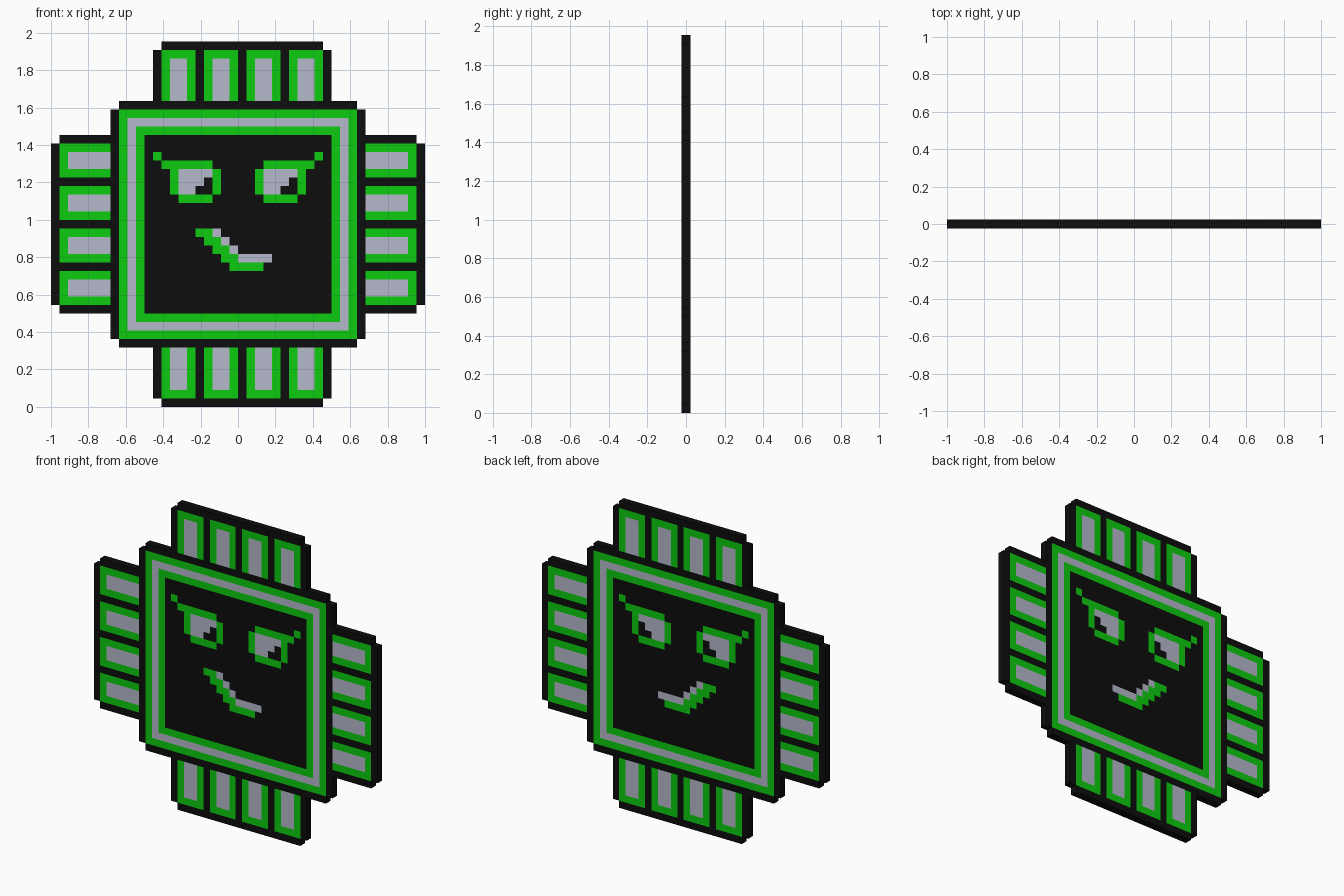
import bpy, bmesh

if "Cube" in bpy.data.objects:
    bpy.data.objects.remove(bpy.data.objects["Cube"])

P = 1 / 22            # size of one square pixel
CX = 22               # pixel column at x = 0
HALF = P / 2          # half thickness of the plaque


def material(name, rgb):
    m = bpy.data.materials.new(name)
    m.diffuse_color = (*rgb, 1)
    m.use_nodes = True
    m.node_tree.nodes["Principled BSDF"].inputs["Base Color"].default_value = m.diffuse_color
    return m


MATS = [material("black", (0.004, 0.004, 0.004)),
        material("green", (0.004, 0.60, 0.005)),
        material("light grey", (0.46, 0.48, 0.60))]
BLACK, GREEN, GREY = range(3)

cells = {}            # (column, row) -> (part name, colour); later paint wins


def paint(part, colour, x0, z0, x1, z1):
    for i in range(x0, x1):
        for j in range(z0, z1):
            cells[i, j] = (part, colour)


def stepped(part, x0, z0, x1, z1):
    """Black block with its four corner pixels notched out."""
    paint(part, BLACK, x0 + 1, z0, x1 - 1, z1)
    paint(part, BLACK, x0, z0 + 1, x1, z1 - 1)


# Black board: vertical pin block, horizontal pin block, square body
stepped("board", 12, 0, 33, 43)
stepped("board", 0, 11, 44, 32)
stepped("board", 7, 7, 37, 36)

# Concentric square frame around the black screen
for k, colour in enumerate((GREEN, GREY, GREEN)):
    s = k if k < 2 else 2
    paint("frame", colour, 8 + s, 8 + s, 36 - s, 35 - s)
paint("screen", BLACK, 11, 11, 33, 32)

# Four pins on each side, grey core open towards the body
for n in range(4):
    x, z = 13 + 5 * n, 12 + 5 * n
    paint(f"top_pin_{n + 1}", GREEN, x, 36, x + 4, 42)
    paint(f"top_pin_{n + 1}", GREY, x + 1, 36, x + 3, 41)
    paint(f"bottom_pin_{n + 1}", GREEN, x, 1, x + 4, 7)
    paint(f"bottom_pin_{n + 1}", GREY, x + 1, 2, x + 3, 7)
    paint(f"left_pin_{n + 1}", GREEN, 1, z, 7, z + 4)
    paint(f"left_pin_{n + 1}", GREY, 2, z + 1, 7, z + 3)
    paint(f"right_pin_{n + 1}", GREEN, 37, z, 43, z + 4)
    paint(f"right_pin_{n + 1}", GREY, 37, z + 1, 42, z + 3)

# Eyes: lash tip, brow, rim, white and stepped pupil
for part, x, brow, tip in (("left_eye", 15, 13, 12), ("right_eye", 25, 25, 31)):
    paint(part, GREEN, tip, 29, tip + 1, 30)
    paint(part, GREEN, brow, 28, brow + 6, 29)
    paint(part, GREEN, x - 1, 25, x + 5, 28)
    paint(part, GREEN, x, 24, x + 4, 25)
    paint(part, GREY, x, 25, x + 4, 28)
    paint(part, BLACK, x + 2, 25, x + 4, 26)
    paint(part, BLACK, x + 3, 26, x + 4, 27)

# Crooked smile: descending steps, then a flat lip
for k in range(4):
    paint("mouth", GREEN, 17 + k, 20 - k, 19 + k, 21 - k)
    paint("mouth", GREY, 19 + k, 20 - k, 20 + k, 21 - k)
paint("mouth", GREY, 22, 17, 26, 18)
paint("mouth", GREEN, 21, 16, 25, 17)


def build(part):
    """Front and back faces per pixel, edge walls only on the outline."""
    bm = bmesh.new()
    cache = {}

    def vert(i, j, side):
        key = (i, j, side)
        if key not in cache:
            cache[key] = bm.verts.new(((i - CX) * P, side * HALF, j * P))
        return cache[key]

    for (i, j), (name, colour) in cells.items():
        if name != part:
            continue
        ring = [(i, j), (i + 1, j), (i + 1, j + 1), (i, j + 1)]
        quads = [[vert(*c, -1) for c in ring],
                 [vert(*c, 1) for c in reversed(ring)]]
        for k, (dx, dz) in enumerate(((0, -1), (1, 0), (0, 1), (-1, 0))):
            if (i + dx, j + dz) not in cells:
                a, b = ring[k], ring[(k + 1) % 4]
                quads.append([vert(*b, -1), vert(*a, -1), vert(*a, 1), vert(*b, 1)])
        for q in quads:
            bm.faces.new(q).material_index = colour
    mesh = bpy.data.meshes.new(part)
    bm.to_mesh(mesh)
    bm.free()
    for m in MATS:
        mesh.materials.append(m)
    bpy.context.collection.objects.link(bpy.data.objects.new(part, mesh))


for part in sorted({name for name, _ in cells.values()}):
    build(part)
